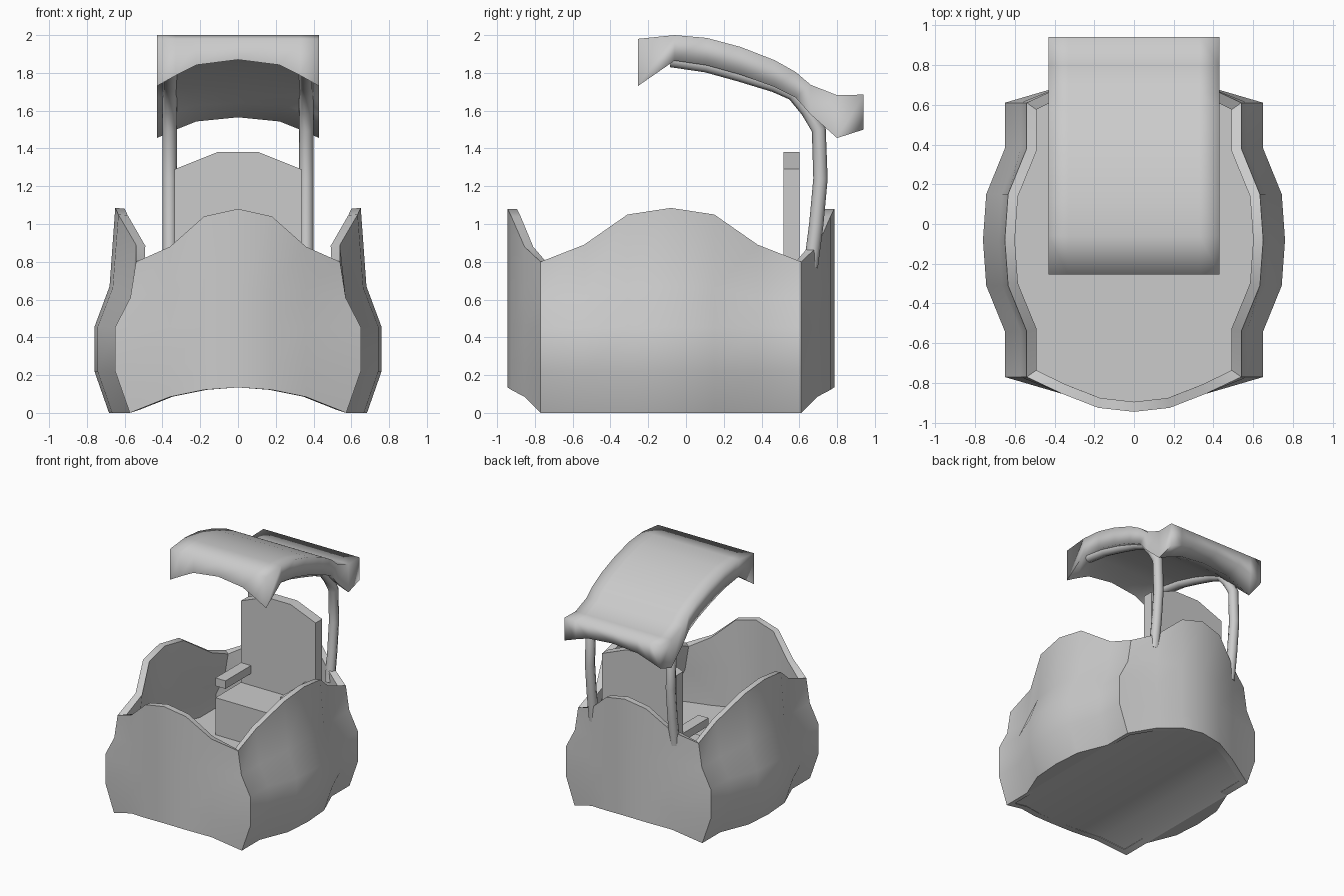
import bpy, bmesh, math
from mathutils import Vector

if "Cube" in bpy.data.objects:
    bpy.data.objects.remove(bpy.data.objects["Cube"], do_unlink=True)

grey = bpy.data.materials.new("plain_grey")
grey.use_nodes = True
grey.diffuse_color = (0.6, 0.6, 0.6, 1)
grey.node_tree.nodes["Principled BSDF"].inputs["Base Color"].default_value = (0.6, 0.6, 0.6, 1)


def activate(ob):
    bpy.ops.object.select_all(action='DESELECT')
    ob.select_set(True)
    bpy.context.view_layer.objects.active = ob


def make(name, verts, faces, angle=None, recalc=True, wall=0):
    me = bpy.data.meshes.new(name)
    me.from_pydata(verts, [], faces)
    me.materials.append(grey)
    if recalc:
        bm = bmesh.new()
        bm.from_mesh(me)
        bmesh.ops.recalc_face_normals(bm, faces=bm.faces)
        bm.to_mesh(me)
        bm.free()
    ob = bpy.data.objects.new(name, me)
    bpy.context.collection.objects.link(ob)
    activate(ob)
    if wall:
        mod = ob.modifiers.new("wall", 'SOLIDIFY')
        mod.thickness = wall
        mod.offset = -1
        mod.use_even_offset = True
        bpy.ops.object.modifier_apply(modifier=mod.name)
    if angle:
        bpy.ops.object.shade_smooth_by_angle(angle=math.radians(angle))
    return ob


def prism(name, outline, y0, y1):
    """Extrude an x-z outline from y0 to y1."""
    n = len(outline)
    verts = [(x, y, z) for y in (y0, y1) for x, z in outline]
    faces = [list(range(n)), list(range(n, 2 * n))]
    faces += [(i, (i + 1) % n, (i + 1) % n + n, i + n) for i in range(n)]
    return make(name, verts, faces)


def box(name, x0, x1, y0, y1, z0, z1):
    return prism(name, [(x0, z0), (x1, z0), (x1, z1), (x0, z1)], y0, y1)


# Tub shell: one quarter of the wall columns, mirrored into a ring
CY = -0.08
CORNER_X = (0.573, 0.65, 0.65, 0.57, 0.54)


def side_column(dy, bulge, top):
    zs = (0, 0.22, 0.455, 0.61 + 0.06 * bulge, top)
    return [Vector((x + 0.11 * bulge, dy, z)) for x, z in zip(CORNER_X, zs)]


def end_column(x, dy, bottom, top):
    zs = (bottom, 0.22 + 0.4 * bottom, 0.455, 0.65, top)
    return [Vector((x, dy, z)) for z in zs]


quarter = [side_column(0, 1, 1.085), side_column(0.23, 0.85, 1.05),
           side_column(0.46, 0, 0.89), side_column(0.69, 0, 0.80),
           end_column(0.36, 0.775, 0.085, 0.88),
           end_column(0.18, 0.845, 0.122, 1.04),
           end_column(0, 0.865, 0.135, 1.08)]


def flip(cols, sx, sy):
    return [[Vector((p.x * sx, p.y * sy + CY, p.z)) for p in c] for c in cols]


ring = (flip(quarter, 1, 1) + flip(quarter[-2::-1], -1, 1)
        + flip(quarter[1:], -1, -1) + flip(quarter[-2:0:-1], 1, -1))
count, levels = len(ring), len(CORNER_X)
wall_faces = []
for c in range(count):
    d = (c + 1) % count
    for k in range(levels - 1):
        wall_faces.append((c * levels + k, d * levels + k, d * levels + k + 1, c * levels + k + 1))
make("tub_wall", [p for c in ring for p in c], wall_faces, 40, False, 0.05)

# Arched underside: strips running from the front wall to the back wall
under = [c[0] for c in ring]
strips = [(3 + i, 4 + i, 20 - i, 21 - i) for i in range(6)]
sides = [(21, 22, 23, 0, 1, 2, 3), (9, 10, 11, 12, 13, 14, 15)]
make("tub_underside", under, strips + sides, 40)

# Flat floor inside the tub
FLOOR = 0.33
floor_pts = []
for c in ring:
    a = c[1].lerp(c[2], 0.5)
    floor_pts.append((a.x * 0.97, CY + (a.y - CY) * 0.97, FLOOR))
make("floor", floor_pts, [list(range(count))], recalc=False)

# Seat with backrest and armrests
W = 0.335
box("seat", -W, W, 0.19, 0.515, FLOOR - 0.02, 0.63)
prism("backrest", [(-W, FLOOR), (W, FLOOR), (W, 1.29), (0.11, 1.38), (-0.11, 1.38), (-W, 1.29)],
      0.515, 0.6)
for side, s in (("left", 1), ("right", -1)):
    box(side + "_armrest", *sorted((s * W, s * (W - 0.09))), 0.19, 0.515, 0.725, 0.79)

# Bent roof posts that run on under the canopy
path = [(0.66, 0.77), (0.69, 1.0), (0.712, 1.24), (0.703, 1.5), (0.645, 1.6), (0.57, 1.69),
        (0.47, 1.735), (0.29, 1.79), (0.11, 1.84), (-0.08, 1.868)]
for side, s in (("left", 1), ("right", -1)):
    cu = bpy.data.curves.new(side + "_post", 'CURVE')
    cu.dimensions = '3D'
    cu.bevel_depth = 0.038
    cu.bevel_resolution = 2
    cu.use_fill_caps = True
    sp = cu.splines.new('POLY')
    sp.points.add(len(path) - 1)
    for pt, (y, z) in zip(sp.points, path):
        pt.co = (s * 0.362, y, z, 1)
    cu.materials.append(grey)
    post = bpy.data.objects.new(side + "_post", cu)
    bpy.context.collection.objects.link(post)
    activate(post)
    bpy.ops.object.convert(target='MESH')
    bpy.ops.object.shade_smooth_by_angle(angle=math.radians(50))

# Canopy: rows of y, top height, lower edge height and how far the middle arches up
rows = [(-0.255, 1.98, 1.73, 0.14), (-0.06, 2.0, 1.865, 0.02), (0.11, 1.985, 1.84, 0.01),
        (0.29, 1.937, 1.79, 0.01), (0.47, 1.867, 1.725, 0.01), (0.58, 1.805, 1.67, 0.01),
        (0.66, 1.737, 1.58, 0.06), (0.8, 1.682, 1.455, 0.11), (0.94, 1.685, 1.5, 0.09)]
columns = [(-0.43, 0), (-0.33, 0.4), (-0.22, 0.8), (0, 1), (0.22, 0.8), (0.33, 0.4), (0.43, 0)]
verts = []
for y, top, low, arch in rows:
    verts += [(x, y, low + arch * f) for x, f in columns]
    verts += [(x, y, top) for x, f in reversed(columns)]
loop = 2 * len(columns)
last = (len(rows) - 1) * loop
faces = [(r * loop + i, r * loop + (i + 1) % loop, (r + 1) * loop + (i + 1) % loop, (r + 1) * loop + i)
         for r in range(len(rows) - 1) for i in range(loop)]
for i in range(len(columns) - 1):
    cap = (i, i + 1, loop - 2 - i, loop - 1 - i)
    faces += [cap, tuple(v + last for v in cap)]
make("canopy", verts, faces, 95)
